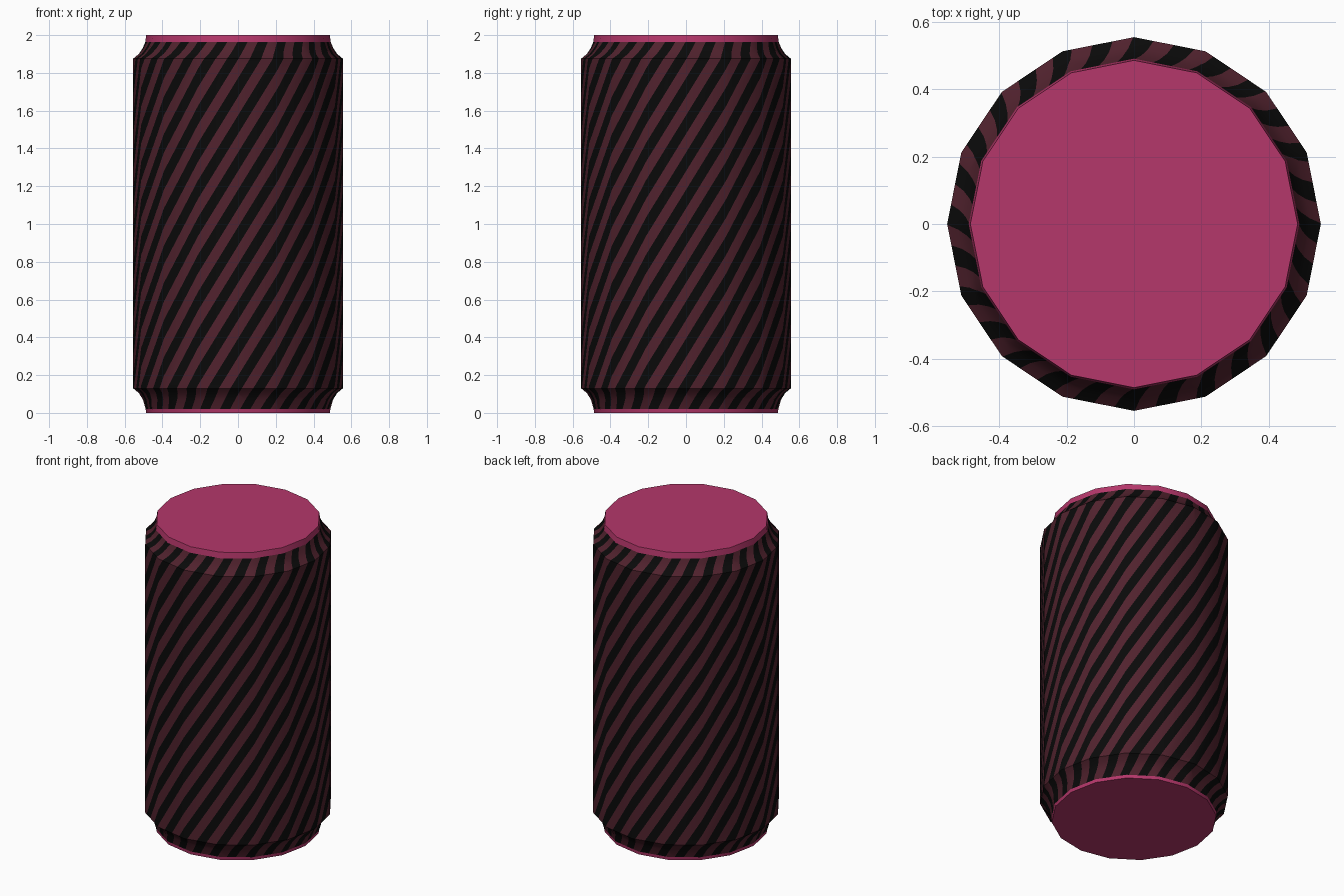
import bpy, bmesh, math

if "Cube" in bpy.data.objects:
    bpy.data.objects.remove(bpy.data.objects["Cube"])

SIDES = 16
STRIPES = 28          # dark stripes around the can
TWIST = 2.9           # facets travelled per unit of height
PERIOD = SIDES / STRIPES
# (radius, height) of the striped wall, with concave necks at both ends
PROFILE = [(0.489, 0.02), (0.503, 0.07), (0.525, 0.105), (0.555, 0.13),
           (0.555, 1.875), (0.525, 1.9), (0.505, 1.93), (0.491, 1.963)]


def material(name, rgb):
    m = bpy.data.materials.new(name)
    m.diffuse_color = (*rgb, 1)
    m.use_nodes = True
    m.node_tree.nodes["Principled BSDF"].inputs["Base Color"].default_value = m.diffuse_color
    return m


pink = material("pink", (0.46, 0.038, 0.145))
maroon = material("dark maroon", (0.082, 0.016, 0.027))
black = material("black", (0.003, 0.003, 0.003))


def finish(bm, name, mats):
    me = bpy.data.meshes.new(name)
    bm.to_mesh(me)
    bm.free()
    for m in mats:
        me.materials.append(m)
    ob = bpy.data.objects.new(name, me)
    bpy.context.collection.objects.link(ob)
    bpy.ops.object.select_all(action='DESELECT')
    ob.select_set(True)
    bpy.context.view_layer.objects.active = ob
    bpy.ops.object.shade_smooth_by_angle(angle=math.radians(30))
    return ob


def radius_at(z):
    for (r0, z0), (r1, z1) in zip(PROFILE, PROFILE[1:]):
        if z <= z1 + 1e-6:
            return r0 + (r1 - r0) * (z - z0) / (z1 - z0)
    return PROFILE[-1][0]


# striped wall: cut an unrolled sheet along slanted lines, then wrap it
bm = bmesh.new()
grid = [[bm.verts.new((u, z, 0)) for u in range(SIDES + 1)] for r, z in PROFILE]
for low, high in zip(grid, grid[1:]):
    for i in range(SIDES):
        bm.faces.new((low[i], low[i + 1], high[i + 1], high[i]))

# a dark stripe is centred on the +x corner at the upper neck
start = -TWIST * 1.92 - PERIOD / 4
half = PERIOD / 2
first = math.floor((-TWIST * 2 - start) / half) - 1
last = math.ceil((SIDES - start) / half) + 1
for k in range(first, last):
    bmesh.ops.bisect_plane(bm, geom=bm.verts[:] + bm.edges[:] + bm.faces[:], dist=1e-5,
                           plane_co=(start + k * half, 0, 0), plane_no=(1, -TWIST, 0))
for f in bm.faces:
    c = f.calc_center_median()
    step = math.floor((c.x - TWIST * c.y - start) / half)
    f.material_index = 1 if step % 2 == 0 else 0
for v in bm.verts:
    u, z = v.co.x, v.co.y
    i = min(int(u + 1e-6), SIDES - 1)
    t = u - i
    a, b = (2 * math.pi * n / SIDES for n in (i, i + 1))
    r = radius_at(z)
    v.co = (r * (math.cos(a) * (1 - t) + math.cos(b) * t),
            r * (math.sin(a) * (1 - t) + math.sin(b) * t), z)
bmesh.ops.remove_doubles(bm, verts=bm.verts[:], dist=1e-4)
bmesh.ops.recalc_face_normals(bm, faces=bm.faces[:])
finish(bm, "striped_wall", [maroon, black])


# pink end: short rim closed by a flat disc on the outer side only
def can_end(name, z0, r0, z1, r1, top):
    bm = bmesh.new()
    rings = [[bm.verts.new((r * math.cos(2 * math.pi * i / SIDES),
                            r * math.sin(2 * math.pi * i / SIDES), z))
              for i in range(SIDES)] for r, z in ((r0, z0), (r1, z1))]
    for i in range(SIDES):
        j = (i + 1) % SIDES
        bm.faces.new((rings[0][i], rings[0][j], rings[1][j], rings[1][i]))
    bm.faces.new(rings[1] if top else rings[0][::-1])
    finish(bm, name, [pink])


can_end("top_lid", 1.963, 0.491, 2.0, 0.486, True)
can_end("bottom_lid", 0.0, 0.486, 0.02, 0.489, False)
